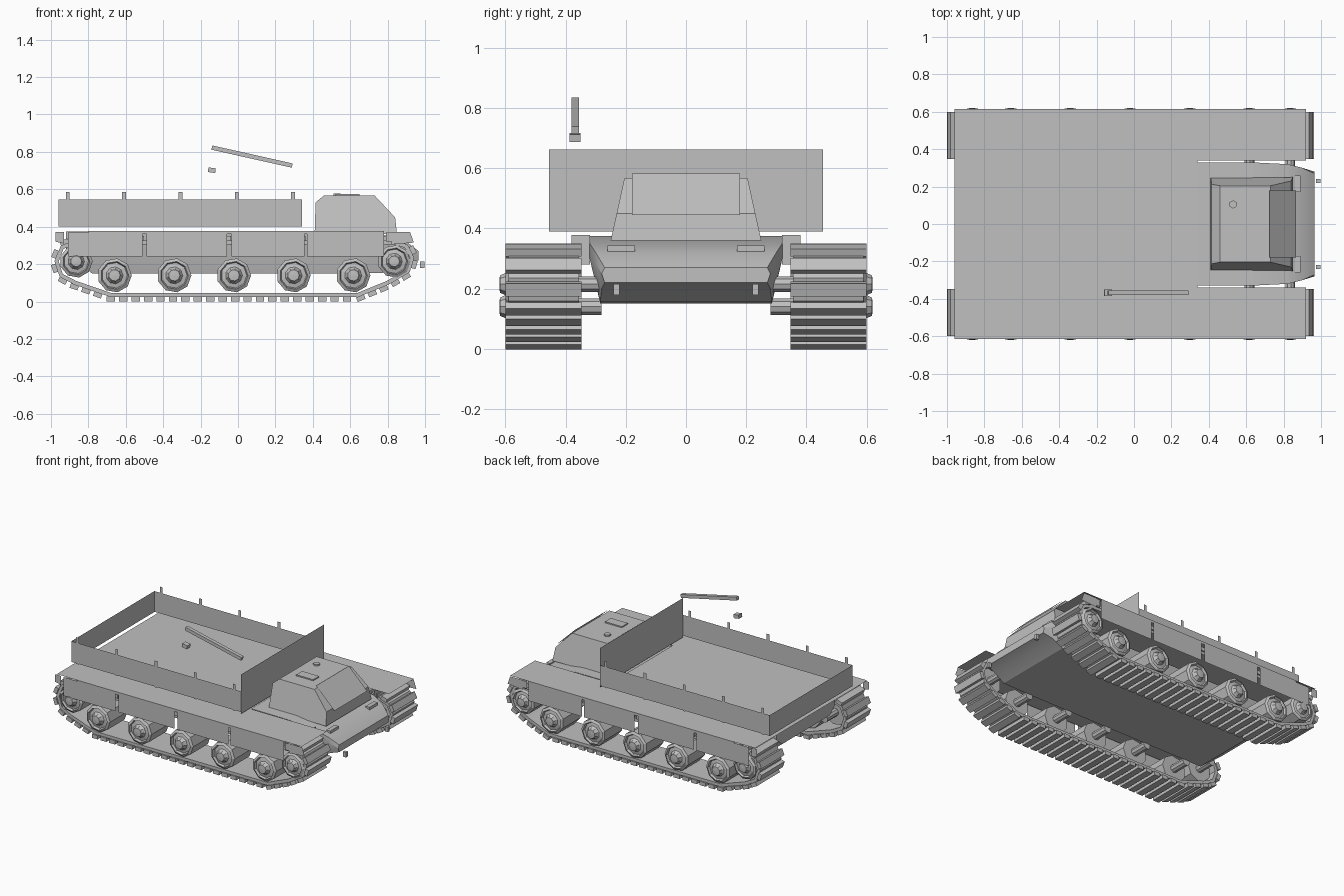
import bpy, bmesh
from math import cos, sin, pi
from mathutils import Vector, Matrix

if "Cube" in bpy.data.objects:
    bpy.data.objects.remove(bpy.data.objects["Cube"], do_unlink=True)

grey = bpy.data.materials.new("plain grey")
grey.use_nodes = True
grey.diffuse_color = (0.53, 0.53, 0.53, 1)
grey.node_tree.nodes["Principled BSDF"].inputs["Base Color"].default_value = grey.diffuse_color


def finish(name, bm):
    bmesh.ops.recalc_face_normals(bm, faces=bm.faces)
    mesh = bpy.data.meshes.new(name)
    bm.to_mesh(mesh)
    bm.free()
    mesh.materials.append(grey)
    obj = bpy.data.objects.new(name, mesh)
    bpy.context.collection.objects.link(obj)
    return obj


def box(name, center, size, tilt=0.0):
    bm = bmesh.new()
    matrix = Matrix.Translation(center) @ Matrix.Rotation(tilt, 4, 'Y') @ Matrix.Diagonal((*size, 1))
    bmesh.ops.create_cube(bm, size=1, matrix=matrix)
    return finish(name, bm)


def sheet(name, points):
    bm = bmesh.new()
    bm.faces.new([bm.verts.new(p) for p in points])
    return finish(name, bm)


def side_sheet(name, x0, x1, y, z0, z1):
    return sheet(name, [(x0, y, z0), (x1, y, z0), (x1, y, z1), (x0, y, z1)])


def cross_sheet(name, x, y0, y1, z0, z1):
    return sheet(name, [(x, y0, z0), (x, y1, z0), (x, y1, z1), (x, y0, z1)])


def loft(name, rings, caps=True, closed=False):
    bm = bmesh.new()
    loops = [[bm.verts.new(p) for p in ring] for ring in rings]
    pairs = list(zip(loops, loops[1:]))
    if closed:
        pairs.append((loops[-1], loops[0]))
    for a, b in pairs:
        for i in range(len(a) if len(a) > 2 else 1):
            j = (i + 1) % len(a)
            bm.faces.new((a[i], a[j], b[j], b[i]))
    if caps:
        bm.faces.new(loops[0])
        bm.faces.new(loops[-1])
    return finish(name, bm)


def lathe(name, x, z, scale, side, profile, sides=9):
    rings = [[(x + r * scale * cos(2 * pi * k / sides), side * y, z + r * scale * sin(2 * pi * k / sides))
              for k in range(sides)] for r, y in profile]
    return loft(name, rings)


# Hull: x, then half width and height of the bottom, shoulder and top edges
stations = [
    (-0.92, (0.26, 0.26), (0.32, 0.31), (0.32, 0.374)),
    (-0.78, (0.285, 0.15), (0.32, 0.31), (0.32, 0.374)),
    (0.62, (0.285, 0.15), (0.32, 0.31), (0.33, 0.374)),
    (0.82, (0.285, 0.155), (0.32, 0.30), (0.32, 0.35)),
    (0.90, (0.28, 0.20), (0.30, 0.28), (0.30, 0.32)),
    (0.965, (0.27, 0.22), (0.28, 0.25), (0.27, 0.27)),
]
rings = []
for x, *half in stations:
    rings.append([(x, w, z) for w, z in half] + [(x, -w, z) for w, z in reversed(half)])
hull = loft("hull", rings)
bpy.ops.object.select_all(action='DESELECT')
hull.select_set(True)
bpy.context.view_layer.objects.active = hull
bpy.ops.object.shade_smooth_by_angle(angle=pi / 7)

# Flat deck with fenders either side of the nose
outline = [(-0.96, 0.615), (0.92, 0.615), (0.92, 0.34), (0.34, 0.34)]
outline += [(x, -y) for x, y in reversed(outline)]
sheet("deck", [(x, y, 0.378) for x, y in outline])

# Cab: front profile on each side, leaning inward towards the roof
cab_profile = [(0.41, 0.37), (0.415, 0.53), (0.46, 0.567), (0.73, 0.567), (0.84, 0.45), (0.85, 0.36)]
loft("cab", [[(x, s * (0.25 - (z - 0.36) * 0.22), z) for x, z in cab_profile] for s in (1, -1)])
sheet("windshield", [(0.725, 0.18, 0.582), (0.725, -0.18, 0.582), (0.865, -0.18, 0.445), (0.865, 0.18, 0.445)])
box("roof_hatch", (0.585, -0.072, 0.57), (0.13, 0.065, 0.01))
bm = bmesh.new()
bmesh.ops.create_cone(bm, cap_ends=True, segments=6, radius1=0.022, radius2=0.022, depth=0.012,
                      matrix=Matrix.Translation((0.53, 0.105, 0.571)))
finish("roof_knob", bm)

# Cargo bed walls
cross_sheet("headboard", 0.342, -0.455, 0.455, 0.39, 0.662)
cross_sheet("tailgate", -0.96, -0.455, 0.455, 0.40, 0.545)

# Loose bar and block above the bed
box("loose_bar", (0.075, -0.368, 0.775), (0.44, 0.025, 0.023), 0.22)
box("loose_block", (-0.14, -0.368, 0.702), (0.04, 0.036, 0.025), 0.15)

# Track path, running along the ground towards the nose and back over the top
path = [Vector((x, 0, z)) for x, z in [
    (-0.68, 0.035), (0.64, 0.035), (0.80, 0.10), (0.91, 0.165), (0.93, 0.235), (0.90, 0.295),
    (0.84, 0.315), (-0.87, 0.315), (-0.94, 0.29), (-0.97, 0.215), (-0.945, 0.14), (-0.87, 0.10)]]
edges = list(zip(path, path[1:] + path[:1]))
perimeter = sum((b - a).length for a, b in edges)
pad_count = round(perimeter / 0.066)

wheel_profile = [(0.01, 0.62), (0.33, 0.618), (0.42, 0.60), (0.5, 0.59), (0.75, 0.585), (0.82, 0.60),
                 (1, 0.59), (1, 0.40), (0.3, 0.40), (0.3, 0.28)]


def build_track(label, side):
    y_mid = side * 0.473
    band = loft(label + "track_band", [[(p.x, side * 0.355, p.z), (p.x, side * 0.59, p.z)] for p in path],
                caps=False, closed=True)
    thick = band.modifiers.new("thickness", 'SOLIDIFY')
    thick.thickness = 0.022
    thick.offset = 0
    bm = bmesh.new()
    for k in range(pad_count):
        travel = k * perimeter / pad_count
        for a, b in edges:
            length = (b - a).length
            if travel < length:
                break
            travel -= length
        along = (b - a).normalized()
        out = Vector((along.z, 0, -along.x))
        place = a + along * travel + out * 0.022
        turn = Matrix((along, Vector((0, 1, 0)), out)).transposed().to_4x4()
        bmesh.ops.create_cube(bm, size=1, matrix=Matrix.Translation((place.x, y_mid, place.z)) @ turn
                              @ Matrix.Diagonal((0.045, 0.252, 0.026, 1)))
    finish(label + "track_pads", bm)


for label, side in (("left_", -1), ("right_", 1)):
    build_track(label, side)
    # Road wheels and end wheels
    for k in range(5):
        lathe(label + "road_wheel", -0.66 + k * 0.319, 0.14, 0.092, side, wheel_profile)
    lathe(label + "rear_wheel", -0.865, 0.215, 0.088, side, wheel_profile)
    lathe(label + "drive_wheel", 0.835, 0.215, 0.088, side, wheel_profile)
    # Skirts, lip and fender ends
    for x0, x1 in ((-0.91, -0.51), (-0.49, -0.06), (-0.035, 0.355), (0.37, 0.78)):
        side_sheet(label + "skirt", x0, x1, side * 0.612, 0.24, 0.37)
    side_sheet(label + "deck_lip", -0.80, 0.78, side * 0.615, 0.36, 0.378)
    side_sheet(label + "fender_bracket", 0.79, 0.82, side * 0.612, 0.32, 0.37)
    for name, tip, root, low in (("front_fender_end", 0.94, 0.82, 0.305), ("rear_fender_end", -0.975, -0.93, 0.31)):
        y = side * 0.612
        sheet(label + name, [(root, y, low), (tip, y, low + 0.01), (tip - 0.02 * (tip > 0), y, 0.372),
                             (root, y, 0.372)])
    cross_sheet(label + "fender_plate", 0.82, side * 0.318, side * 0.38, 0.28, 0.378)
    # Bed side wall and stakes
    side_sheet(label + "bed_side", -0.96, 0.342, side * 0.455, 0.402, 0.545)
    for k in range(5):
        x = -0.91 + k * 0.301
        side_sheet(label + "stake", x - 0.01, x + 0.01, side * 0.459, 0.40, 0.585)
    # Nose fittings
    box(label + "headlight", (0.875, side * 0.215, 0.325), (0.03, 0.09, 0.035))
    box(label + "tow_hook", (0.985, side * 0.23, 0.197), (0.022, 0.02, 0.035))
